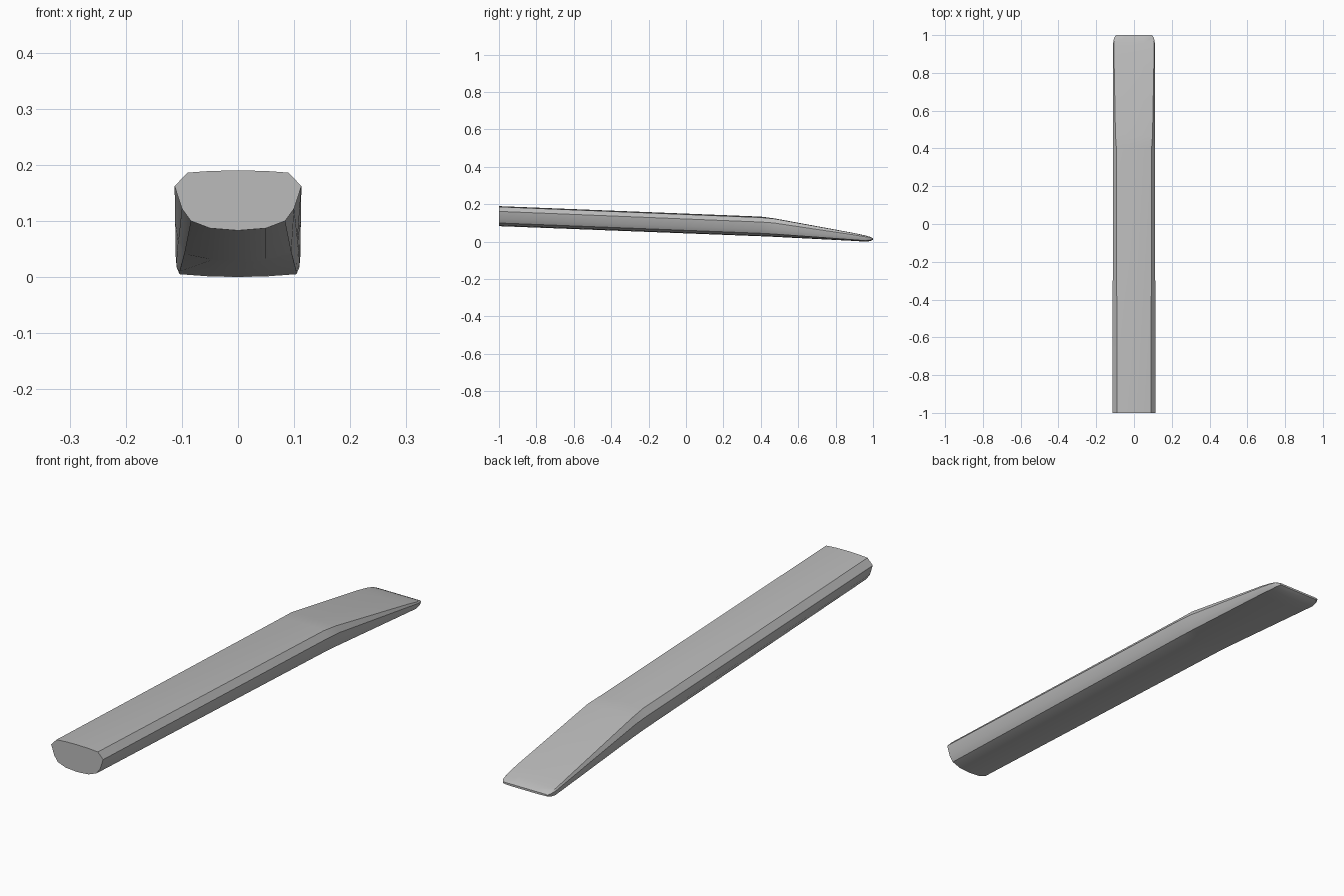
import bpy, bmesh

cube = bpy.data.objects.get("Cube")
if cube:
    bpy.data.objects.remove(cube, do_unlink=True)

mat = bpy.data.materials.new("plain grey")
mat.use_nodes = True
grey = (0.5, 0.5, 0.5, 1)
mat.diffuse_color = grey
mat.node_tree.nodes["Principled BSDF"].inputs["Base Color"].default_value = grey

# Stations: y, then half profile from top centre to bottom centre as (x, z)
stations = [
    (-1.0, [(0, .19), (.05, .189), (.09, .186), (.113, .162), (.1, .122), (.084, .1), (.05, .087), (0, .083)]),
    (0.40, [(0, .134), (.05, .133), (.093, .129), (.112, .105), (.106, .067), (.095, .045), (.05, .032), (0, .029)]),
    (0.47, [(0, .125), (.05, .125), (.098, .123), (.112, .1), (.107, .063), (.096, .041), (.05, .029), (0, .026)]),
    (0.90, [(0, .046), (.05, .046), (.106, .045), (.111, .036), (.11, .024), (.104, .01), (.05, .005), (0, .004)]),
    (0.96, [(0, .033), (.05, .033), (.106, .032), (.11, .026), (.109, .016), (.104, .005), (.05, .001), (0, 0)]),
    (0.985, [(0, .026), (.05, .026), (.1, .026), (.106, .022), (.105, .016), (.1, .007), (.05, .004), (0, .003)]),
    (1.0, [(0, .019), (.05, .019), (.09, .019), (.096, .017), (.096, .015), (.09, .012), (.05, .011), (0, .011)]),
]

# Loft the mirrored profiles and cap both ends
bm = bmesh.new()
rings = []
for y, half in stations:
    loop = half + [(-x, z) for x, z in half[-2:0:-1]]
    rings.append([bm.verts.new((x, y, z)) for x, z in loop])
for a, b in zip(rings, rings[1:]):
    for i in range(len(a)):
        j = (i + 1) % len(a)
        bm.faces.new((a[i], a[j], b[j], b[i]))
bm.faces.new(rings[0])
bm.faces.new(rings[-1])
bmesh.ops.recalc_face_normals(bm, faces=bm.faces)

mesh = bpy.data.meshes.new("tapered_bar")
bm.to_mesh(mesh)
bm.free()
mesh.materials.append(mat)
bar = bpy.data.objects.new("tapered_bar", mesh)
bpy.context.collection.objects.link(bar)

# Smooth sides with crisp shoulder and end edges
bpy.context.view_layer.objects.active = bar
bar.select_set(True)
bpy.ops.object.shade_smooth_by_angle(angle=0.6)
